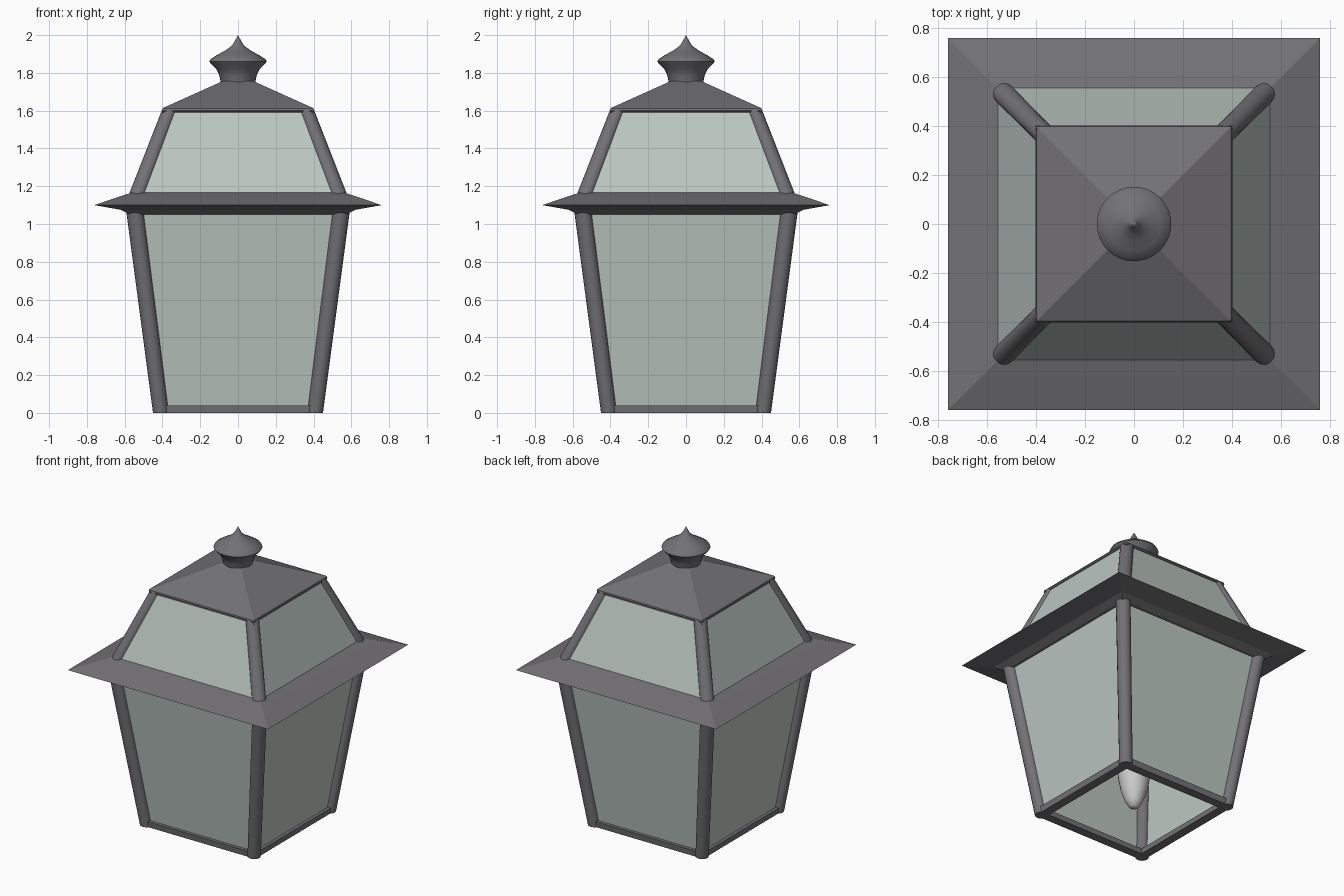
import bpy, bmesh, math
from mathutils import Vector

if "Cube" in bpy.data.objects:
    bpy.data.objects.remove(bpy.data.objects["Cube"])


def material(name, col):
    m = bpy.data.materials.new(name)
    m.diffuse_color = (*col, 1)
    m.use_nodes = True
    m.node_tree.nodes["Principled BSDF"].inputs["Base Color"].default_value = m.diffuse_color
    return m


METAL = material("dark_metal", (0.17, 0.165, 0.175))
GLASS = material("glass", (0.50, 0.57, 0.535))


def loft(name, rings, mat=None, cap=True, closed=False, smooth=None):
    """Skin a list of equal-length point rings."""
    bm = bmesh.new()
    vs = [[bm.verts.new(p) for p in r] for r in rings]
    n = len(rings[0])
    pairs = list(zip(vs, vs[1:]))
    if closed:
        pairs.append((vs[-1], vs[0]))
    elif cap:
        bm.faces.new(vs[0])
        bm.faces.new(vs[-1])
    for a, b in pairs:
        for i in range(n):
            j = (i + 1) % n
            bm.faces.new((a[i], a[j], b[j], b[i]))
    bmesh.ops.remove_doubles(bm, verts=bm.verts, dist=1e-5)
    bmesh.ops.recalc_face_normals(bm, faces=bm.faces)
    me = bpy.data.meshes.new(name)
    bm.to_mesh(me)
    bm.free()
    ob = bpy.data.objects.new(name, me)
    bpy.context.collection.objects.link(ob)
    if mat:
        me.materials.append(mat)
    if smooth:
        bpy.ops.object.select_all(action='DESELECT')
        ob.select_set(True)
        bpy.context.view_layer.objects.active = ob
        bpy.ops.object.shade_smooth_by_angle(angle=math.radians(smooth))
    return ob


def ring(r, z, n, cx=0, cy=0, off=0):
    return [Vector((cx + r * math.cos(off + 2 * math.pi * i / n),
                    cy + r * math.sin(off + 2 * math.pi * i / n), z)) for i in range(n)]


def square(name, profile, mat, **kw):
    """Square loft from (half width, z) pairs."""
    return loft(name, [ring(h * math.sqrt(2), z, 4, off=math.pi / 4) for h, z in profile], mat, **kw)


def lathe(name, profile, mat, n=32, smooth=40):
    return loft(name, [ring(r, z, n) for r, z in profile], mat, smooth=smooth)


# glass panes, lower and upper
square("lower_glass", [(0.415, 0.02), (0.555, 1.08)], GLASS, cap=False)
square("upper_glass", [(0.562, 1.15), (0.392, 1.60)], GLASS, cap=False)

# open bottom frame
square("bottom_frame", [(0.375, 0.0), (0.435, 0.0), (0.44, 0.04), (0.38, 0.04)], METAL, closed=True)

# corner posts, lower and upper
for sx in (-1, 1):
    for sy in (-1, 1):
        for tag, c0, z0, c1, z1, r0, r1 in (
                ("lower_post", 0.408, 0.0, 0.550, 1.10, 0.042, 0.046),
                ("upper_post", 0.540, 1.14, 0.360, 1.605, 0.044, 0.042)):
            loft(tag, [ring(r0, z0, 16, sx * c0, sy * c0),
                       ring(r1, z1, 16, sx * c1, sy * c1)], METAL, smooth=40)

# wide sloping brim
square("brim", [(0.50, 1.05), (0.57, 1.05), (0.62, 1.075), (0.76, 1.10),
                (0.62, 1.148), (0.555, 1.168), (0.51, 1.168)], METAL, closed=True)

# roof with softened rim
roof = square("roof", [(0.375, 1.59), (0.402, 1.592), (0.402, 1.612), (0.08, 1.757)], METAL)
bev = roof.modifiers.new("soft_edges", 'BEVEL')
bev.width, bev.segments = 0.012, 2
bev.limit_method, bev.angle_limit = 'ANGLE', math.radians(50)

# upper glazing bar below the roof rim
square("top_frame", [(0.35, 1.575), (0.397, 1.585), (0.395, 1.60), (0.35, 1.60)], METAL, closed=True)

# turned finial
lathe("finial", [(0.09, 1.74), (0.092, 1.755), (0.10, 1.79), (0.115, 1.82), (0.145, 1.85),
                 (0.152, 1.86), (0.145, 1.873), (0.11, 1.895), (0.07, 1.917), (0.04, 1.938),
                 (0.022, 1.958), (0.012, 1.978), (0, 2.0)], METAL)

# hanging bulb and its socket
lathe("bulb", [(0, 0.02), (0.03, 0.03), (0.055, 0.07), (0.08, 0.14), (0.098, 0.23),
               (0.108, 0.34), (0.108, 0.45), (0.095, 0.58), (0.075, 0.70), (0.06, 0.80)], None, n=24)
lathe("socket", [(0.065, 0.78), (0.065, 1.0), (0.03, 1.03), (0.03, 1.60)], METAL, n=16)
